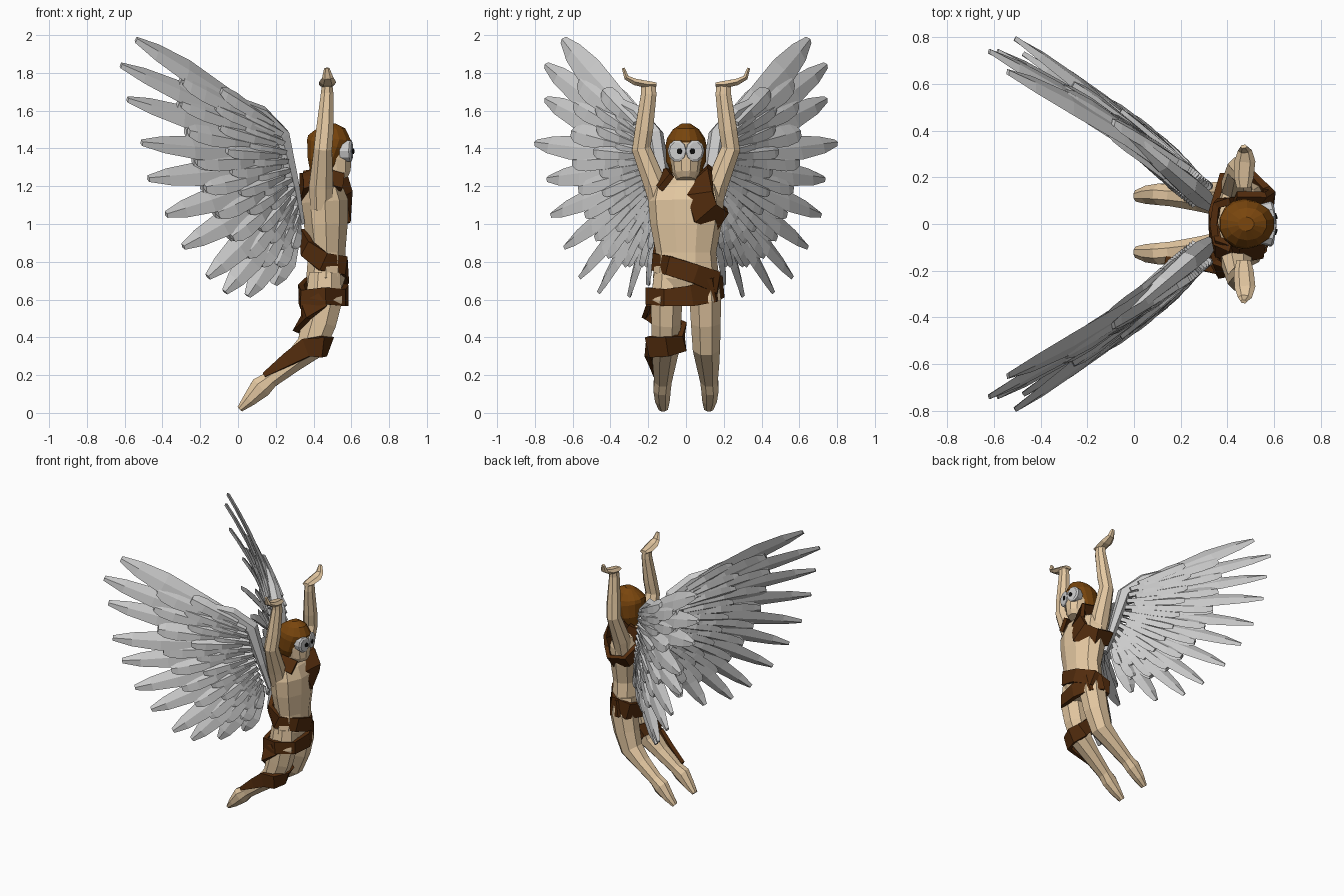
import bpy, bmesh, math
from mathutils import Vector as V


def mat(name, rgb):
    m = bpy.data.materials.new(name)
    m.diffuse_color = (*rgb, 1)
    return m


SKIN = mat("skin", (0.78, 0.58, 0.36))
LEATHER = mat("leather", (0.085, 0.025, 0.004))
HAIR = mat("hair", (0.19, 0.06, 0.004))
BLACK = mat("black", (0.005, 0.005, 0.005))


def tube(bm, secs, ref, n=8, turn=0.5):
    """Loft n-sided rings along a path; secs = (x, y, z, r_across, r_along_ref)."""
    pts = [V(s[:3]) for s in secs]
    rings = []
    for i, s in enumerate(secs):
        t = (pts[min(i + 1, len(pts) - 1)] - pts[max(i - 1, 0)]).normalized()
        v = V(ref)
        v = (v - t * v.dot(t)).normalized()
        u = v.cross(t)
        ring = []
        for k in range(n):
            a = 2 * math.pi * (k + turn) / n
            ring.append(bm.verts.new(pts[i] + u * s[3] * math.cos(a) + v * s[4] * math.sin(a)))
        rings.append(ring)
    for a, b in zip(rings, rings[1:]):
        for k in range(n):
            j = (k + 1) % n
            bm.faces.new((a[k], a[j], b[j], b[k]))
    bm.faces.new(rings[0])
    bm.faces.new(rings[-1])


def finish(bm, name, material=None):
    bmesh.ops.recalc_face_normals(bm, faces=bm.faces)
    me = bpy.data.meshes.new(name)
    bm.to_mesh(me)
    bm.free()
    ob = bpy.data.objects.new(name, me)
    bpy.context.collection.objects.link(ob)
    if material:
        me.materials.append(material)
    return ob


def part(name, secs, ref=(0, 1, 0), n=8, material=None, side=1):
    bm = bmesh.new()
    tube(bm, [(s[0], s[1] * side, *s[2:]) for s in secs], ref, n)
    return finish(bm, name, material)


def band(name, pts, ref):
    """Flat leather strip; pts = (x, y, z, half width)."""
    bm = bmesh.new()
    tube(bm, [(x, y, z, 0.022, w * 1.41) for x, y, z, w in pts], ref, 4)
    return finish(bm, name, LEATHER)


# Torso and head
part("torso", [(.45, 0, .6, .08, .14), (.465, 0, .72, .108, .175), (.47, 0, .85, .103, .16),
               (.465, 0, 1.0, .122, .19), (.46, 0, 1.12, .13, .2), (.45, 0, 1.21, .105, .18),
               (.46, 0, 1.26, .06, .08), (.47, 0, 1.31, .055, .06)], n=10, material=SKIN)
part("face", [(.535, 0, 1.235, .05, .05), (.525, 0, 1.27, .075, .072), (.52, 0, 1.34, .085, .082),
              (.515, 0, 1.44, .085, .085)], n=10, material=SKIN)
part("hair_cap", [(.44, 0, 1.26, .06, .075), (.455, 0, 1.33, .09, .105), (.475, 0, 1.42, .115, .108),
                  (.485, 0, 1.455, .118, .1), (.485, 0, 1.5, .085, .07), (.48, 0, 1.527, .035, .03)],
     n=14, material=HAIR)

for s in (-1, 1):
    # Eyes, turned slightly outwards
    part("eye", [(.55, .036, 1.387, .058, .05), (.598, .049, 1.387, .058, .05),
                 (.604, .05, 1.387, .046, .038)], n=10, side=s)
    part("pupil", [(.603, .033, 1.385, .016, .014), (.612, .036, 1.385, .016, .014)],
         n=8, material=BLACK, side=s)
    # Raised arms and bent-back hands
    part("arm", [(.44, .14, 1.08, .06, .05), (.44, .16, 1.2, .07, .065), (.45, .237, 1.4, .052, .054),
                 (.46, .222, 1.5, .05, .052), (.472, .197, 1.69, .036, .044), (.472, .2, 1.74, .03, .042)],
         n=8, material=SKIN, side=s)
    part("hand", [(.47, .155, 1.738, .012, .03), (.47, .2, 1.738, .022, .042), (.475, .27, 1.752, .02, .045),
                  (.475, .315, 1.775, .015, .03), (.47, .332, 1.825, .009, .014)],
         ref=(1, 0, 0), n=6, material=SKIN, side=s)
    # Legs trailing backwards with pointed feet
    part("leg", [(.46, .095, .74, .09, .08), (.455, .102, .6, .105, .09), (.43, .105, .48, .098, .085),
                 (.385, .108, .35, .085, .078), (.29, .115, .27, .06, .066), (.17, .122, .175, .048, .05),
                 (.12, .127, .135, .062, .05), (.06, .125, .07, .04, .042), (.01, .12, .02, .018, .026)],
         n=8, material=SKIN, side=s)

# Leather straps
band("chest_sash", [(.43, .1, 1.27, .05), (.53, .085, 1.25, .065), (.575, .075, 1.16, .07),
                    (.575, .1, 1.06, .075), (.5, .185, 1.02, .055), (.38, .18, 1.05, .05),
                    (.335, .02, 1.14, .06), (.36, -.1, 1.23, .06), (.45, -.125, 1.25, .05),
                    (.555, -.105, 1.22, .05)], (0, .6, .8))
band("shoulder_yoke", [(.43, .1, 1.26, .04), (.36, .09, 1.22, .05), (.34, 0, 1.22, .05),
                       (.36, -.09, 1.22, .05), (.43, -.11, 1.26, .04)], (0, 0, 1))
band("waist_wrap", [(.345, -.03, .95, .03), (.365, -.13, .87, .05), (.45, -.165, .80, .05),
                    (.56, -.09, .78, .05), (.57, .05, .735, .05), (.51, .16, .69, .06),
                    (.38, .165, .66, .06), (.335, 0, .63, .05), (.345, -.16, .6, .05),
                    (.46, -.2, .62, .045), (.555, -.11, .61, .045), (.57, .03, .62, .055),
                    (.53, .14, .65, .065), (.44, .185, .67, .06)], (0, 0, 1))
band("leg_wrap", [(.45, -.195, .6, .04), (.36, -.19, .54, .055), (.325, -.1, .47, .05),
                  (.39, -.015, .44, .045), (.455, -.02, .37, .05), (.475, -.1, .355, .055),
                  (.44, -.195, .35, .055), (.36, -.2, .345, .05), (.26, -.175, .28, .035),
                  (.14, -.155, .2, .012)], (.35, 0, .94))

# Feather tips of the long outer row, top to bottom
TIPS = [V(p) for p in ((-.54, .65, 1.975), (-.62, .74, 1.84), (-.585, .74, 1.66), (-.51, .795, 1.43),
                       (-.475, .73, 1.24), (-.38, .71, 1.05), (-.29, .64, .88), (-.16, .56, .72),
                       (-.07, .46, .64), (.05, .3, .62), (.19, .2, .68))]
LAST = len(TIPS) - 1


def wing_y(x):
    return .08 + .85 * (.33 - x)


def tip_at(u):
    i = min(int(u), LAST - 1)
    return TIPS[i].lerp(TIPS[i + 1], u - i)


def root_at(u):
    t = u / LAST
    x = .19 + .1 * t
    return V((x, wing_y(x), 1.5 - .48 * t))


POINTED = ((0, .4), (.35, .8), (.65, 1), (.86, .72), (1, .28))
BLUNT = ((0, .45), (.4, .8), (.72, 1), (.9, .88), (1, .5))
OUT = V((.65, .76, 0))


def feather(bm, u, start, reach, width, thick, off, shape, s):
    root, tip = root_at(u), tip_at(u)
    across = OUT.cross(tip - root).normalized() - OUT * .45   # overlap twist
    secs = []
    for t, w in shape:
        g = start + (reach - start) * t
        bow = .12 * g * (1 - g)
        p = root.lerp(tip, g) + OUT * (off * (1 - .4 * t) + bow)
        secs.append((p.x, p.y * s, p.z, thick * (1 - .4 * t), width * w))
    tube(bm, secs, (across.x, across.y * s, across.z), 4, 0)


# Rows: name, start, reach, half width, thickness, offsets from wing plane, phase, shape
ROWS = [("primary_feathers", 0, 1, .068, .02, (0,), 0, POINTED),
        ("secondary_feathers", .15, .66, .06, .022, (.025, -.022), .5, BLUNT),
        ("covert_feathers", .06, .43, .046, .024, (.042, -.036), 0, BLUNT),
        ("small_coverts", 0, .25, .036, .022, (.052, -.042), .5, BLUNT)]
for s in (-1, 1):
    for name, start, reach, width, thick, offs, phase, shape in ROWS:
        bm = bmesh.new()
        for i in range(LAST + (phase == 0)):
            w = width * (1.15 if i == 0 else 1)
            for off in offs:
                feather(bm, i + phase, start, reach, w, thick, off, shape, s)
        finish(bm, name)
    # Leading edge of the wing
    bm = bmesh.new()
    edge = [(.33, 1.0, .03, .02), (.285, 1.2, .05, .035), (.225, 1.47, .05, .055), (.12, 1.575, .04, .055),
            (.02, 1.62, .03, .045), (-.06, 1.67, .015, .025)]
    tube(bm, [(x, wing_y(x) * s, z, a, b) for x, z, a, b in edge], (.6, -.5 * s, .6), 6)
    finish(bm, "wing_edge")
